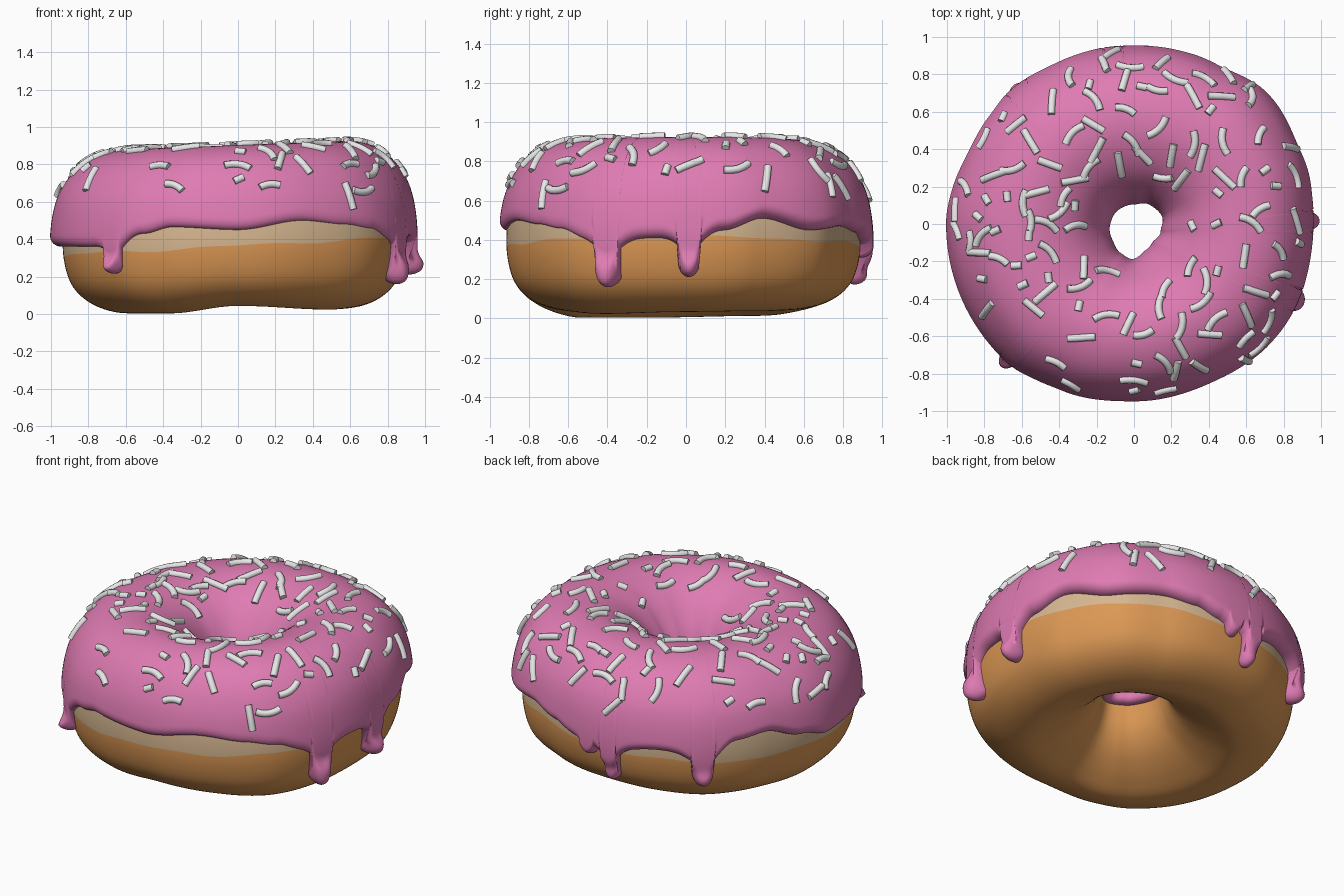
import bpy, math, random
from mathutils import Vector
from mathutils.bvhtree import BVHTree

if "Cube" in bpy.data.objects:
    bpy.data.objects.remove(bpy.data.objects["Cube"])

random.seed(7)
COLS = 600


def material(name, rgb):
    m = bpy.data.materials.new(name)
    m.diffuse_color = (*rgb, 1)
    m.use_nodes = True
    m.node_tree.nodes["Principled BSDF"].inputs["Base Color"].default_value = m.diffuse_color
    return m


def make_object(name, verts, faces, mats):
    me = bpy.data.meshes.new(name)
    me.from_pydata(verts, [], faces)
    for m in mats:
        me.materials.append(m)
    me.shade_smooth()
    ob = bpy.data.objects.new(name, me)
    bpy.context.collection.objects.link(ob)
    return ob


def around(keys, deg):
    """Smooth periodic interpolation of (degree, value) keys."""
    deg %= 360
    pts = [(keys[-1][0] - 360, keys[-1][1])] + keys + [(keys[0][0] + 360, keys[0][1])]
    for (a, va), (b, vb) in zip(pts, pts[1:]):
        if a <= deg <= b:
            f = (deg - a) / (b - a)
            return va + (vb - va) * f * f * (3 - 2 * f)


def closed_spline(pts, steps):
    out, n = [], len(pts)
    for i in range(n):
        p0, p1, p2, p3 = (pts[(i + k) % n] for k in (-1, 0, 1, 2))
        for s in range(steps):
            t = s / steps
            out.append(tuple(0.5 * (2 * b + (c - a) * t + (2 * a - 5 * b + 4 * c - d) * t * t
                                    + (3 * b - a - 3 * c + d) * t ** 3)
                             for a, b, c, d in zip(p0, p1, p2, p3)))
    return out


# Cross-section of the dough: (radius, height), from the hole over the top and back
PROFILE = closed_spline([(.195, .35), (.18, .46), (.215, .61), (.33, .76), (.49, .84), (.64, .845),
                         (.78, .785), (.88, .655), (.922, .49), (.922, .31), (.873, .15), (.76, .047),
                         (.60, .004), (.46, .05), (.32, .14), (.235, .24)], 20)
N = len(PROFILE)
START = 8  # where the icing begins inside the hole
STEP = sum(math.dist(PROFILE[i], PROFILE[i - 1]) for i in range(N)) / N

# Irregular outlines by angle (0 = +x, counter-clockwise)
OUTER = [(0, .955), (23, .98), (45, 1.0), (63, .965), (90, .95), (115, .955), (135, .97), (156, .975),
         (180, 1.0), (213, 1.0), (227, 1.0), (246, .975), (270, .95), (295, .95), (320, .97)]
ICING = [(0, .064), (45, .068), (90, .066), (180, .068), (218, .035), (270, .04), (315, .022)]
HOLE = [(0, .155), (30, .183), (60, .178), (90, .157), (127, .155), (165, .145), (205, .136),
        (240, .148), (265, .16), (300, .13), (330, .127)]
BOTTOM = [(0, .03), (40, .035), (90, .045), (140, .01), (200, 0), (235, 0), (270, .04), (320, .02)]
EDGE = [(1, .42), (12, .45), (25, .51), (42, .45), (60, .47), (73, .44), (82, .40), (88, .39),
        (97, .38), (114, .41), (131, .39), (143, .46), (154, .48), (169, .41), (180, .36), (215, .36),
        (227, .37), (238, .43), (248, .465), (270, .45), (292, .50), (308, .48), (318, .46), (327, .42),
        (348, .41)]
# Drips: (angle, tip height, half width in degrees, extra thickness)
DRIPS = [(1, .22, 3.5, .03), (88, .31, 2.8, -.012), (97, .18, 3.1, -.015), (131, .20, 4.0, .01),
         (227, .22, 2.9, .01), (335, .175, 4.0, .02)]


def section(deg):
    """Dough section at an angle as (radius, height, centre shift) points."""
    inner, outer = around(HOLE, deg) + .04, around(OUTER, deg) - around(ICING, deg)
    lift = around(BOTTOM, deg)
    out = []
    for r, z in PROFILE:
        w = (r - .18) / .742
        rr = inner + (outer - inner) * w
        z += lift * max(0, 1 - z / .35) + .04 * rr * math.cos(math.radians(deg)) * z / .9
        out.append((rr, z, -.04 * (1 - w)))
    return out


def sample(sec, s):
    i = int(math.floor(s))
    f = s - i
    a, b = sec[i % N], sec[(i + 1) % N]
    return [p + (q - p) * f for p, q in zip(a, b)]


def index_at(sec, z):
    """Position on the outer wall where the section falls to height z."""
    for i in range(130, 230):
        if sec[i + 1][1] <= z:
            return i + max(0, (sec[i][1] - z) / (sec[i][1] - sec[i + 1][1]))


def place(deg, p):
    a = math.radians(deg)
    return (p[0] * math.cos(a), p[0] * math.sin(a) + p[2], p[1])


def grid_faces(rows, closed):
    last = rows if closed else rows - 1
    return [(j * rows + i, j * rows + (i + 1) % rows,
             (j + 1) % COLS * rows + (i + 1) % rows, (j + 1) % COLS * rows + i)
            for j in range(COLS) for i in range(last)]


pink = material("pink icing", (.74, .20, .45))
brown = material("baked brown", (.72, .315, .09))
cream = material("pale dough", (.67, .47, .28))
white = material("sprinkle white", (.8, .8, .8))
degs = [j * 360 / COLS for j in range(COLS)]
sections = [section(d) for d in degs]

# Dough: one row of edges follows the border between pale and baked dough
TOP, LOW = 50, 50
verts = []
for d, sec in zip(degs, sections):
    ripple = .006 * math.sin(math.radians(d * 7)) + .004 * math.sin(math.radians(d * 13))
    border = index_at(sec, .365 + .05 * math.cos(math.radians(d)) + ripple)
    steps = [border * i / TOP for i in range(TOP)]
    steps += [border + (N - border) * i / LOW for i in range(LOW)]
    verts += [place(d, sample(sec, s)) for s in steps]
dough = make_object("dough", verts, grid_faces(TOP + LOW, True), [brown, cream])
for f in dough.data.polygons:
    row = f.index % (TOP + LOW)
    if row < TOP and f.center.z < .62 and f.center.xy.length > .5:
        f.material_index = 1

# Icing: an offset skin with a rounded rim and drips
ROWS = 72
verts = []
for d, sec in zip(degs, sections):
    base = around(EDGE, d)
    web = edge = base
    roundness, extra, inside = 0, 0, False
    for centre, tip, width, more in DRIPS:
        off = abs((d - centre + 180) % 360 - 180)
        x = off / width
        flare = base - (base - tip) * .36 * math.exp(-(off / (width * 1.45)) ** 2)
        web = min(web, flare)
        edge = min(edge, flare)
        if x < 1:
            half = math.radians(width) * .95
            edge = min(edge, tip + half * (1 - math.sqrt(1 - x * x)))
            roundness, extra, inside = math.sqrt(1 - x * x), more, True
    end = index_at(sec, edge)
    for i in range(ROWS + 1):
        s = START + (end - START) * (.5 - .5 * math.cos(math.pi * i / ROWS))
        p = sample(sec, s)
        a, b = sample(sec, s - .5), sample(sec, s + .5)
        nr, nz = a[1] - b[1], b[0] - a[0]
        length = math.hypot(nr, nz)
        gap = (end - s) * STEP
        outside = min(1, max(0, (s - 90) / 50))
        thick = .052 + (around(ICING, d) - .052) * outside
        if inside and s > N / 3:
            hang = min(1, max(0, (web - p[1]) / .05))
            drop = .06 + extra + .02 * math.exp(-((gap - .06) / .045) ** 2)
            thick += hang * (drop * max(.25, roundness) - thick)
        rim = min(1, min(gap, (s - START) * STEP) / .05)
        thick *= math.sqrt(1 - (1 - rim) ** 2)
        if i in (0, ROWS):
            thick = -.012
        p[0] += thick * nr / length
        p[1] += thick * nz / length
        verts.append(place(d, p))
icing = make_object("icing", verts, grid_faces(ROWS + 1, False), [pink])

# Sprinkles: short, long and bent rods laid on the icing
tree = BVHTree.FromPolygons(verts, [tuple(f.vertices) for f in icing.data.polygons])
SIDES, SEGS, RADIUS = 10, 6, .02
sv, sf, used = [], [], []
tries = 0
while len(used) < 122 and tries < 4000:
    tries += 1
    ang = random.uniform(0, math.tau)
    rad = math.sqrt(random.uniform(.26 ** 2, .96 ** 2))
    hit, normal, _, _ = tree.ray_cast(Vector((rad * math.cos(ang), rad * math.sin(ang), 2)), Vector((0, 0, -1)))
    if hit is None or hit.z < .62 or any((hit - u).length < .08 for u in used):
        continue
    used.append(hit)
    size, bend = random.choice([(.055, 0), (.13, 0), (.14, .018), (.14, -.018), (.11, .012), (.15, 0)])
    along = normal.orthogonal().normalized()
    across = normal.cross(along)
    turn = random.uniform(0, math.tau)
    u = along * math.cos(turn) + across * math.sin(turn)
    v = normal.cross(u)
    path = []
    for k in range(SEGS + 1):
        t = 2 * k / SEGS - 1
        q, n, _, _ = tree.find_nearest(hit + u * (t * size / 2) + v * (bend * (.5 - t * t)))
        path.append((q + n * .004, n))
    first = len(sv)
    for k, (q, n) in enumerate(path):
        tangent = (path[min(k + 1, SEGS)][0] - path[max(k - 1, 0)][0]).normalized()
        side = tangent.cross(n).normalized()
        up = side.cross(tangent)
        for c in range(SIDES):
            w = math.tau * c / SIDES
            sv.append(q + side * (RADIUS * math.cos(w)) + up * (RADIUS * math.sin(w)))
    for k in range(SEGS):
        for c in range(SIDES):
            a, b = first + k * SIDES + c, first + k * SIDES + (c + 1) % SIDES
            sf.append((a, a + SIDES, b + SIDES, b))
    sf.append(tuple(first + c for c in range(SIDES)))
    sf.append(tuple(first + SEGS * SIDES + c for c in reversed(range(SIDES))))
sprinkles = make_object("sprinkles", sv, sf, [white])
sprinkles.data.set_sharp_from_angle(angle=math.radians(40))
